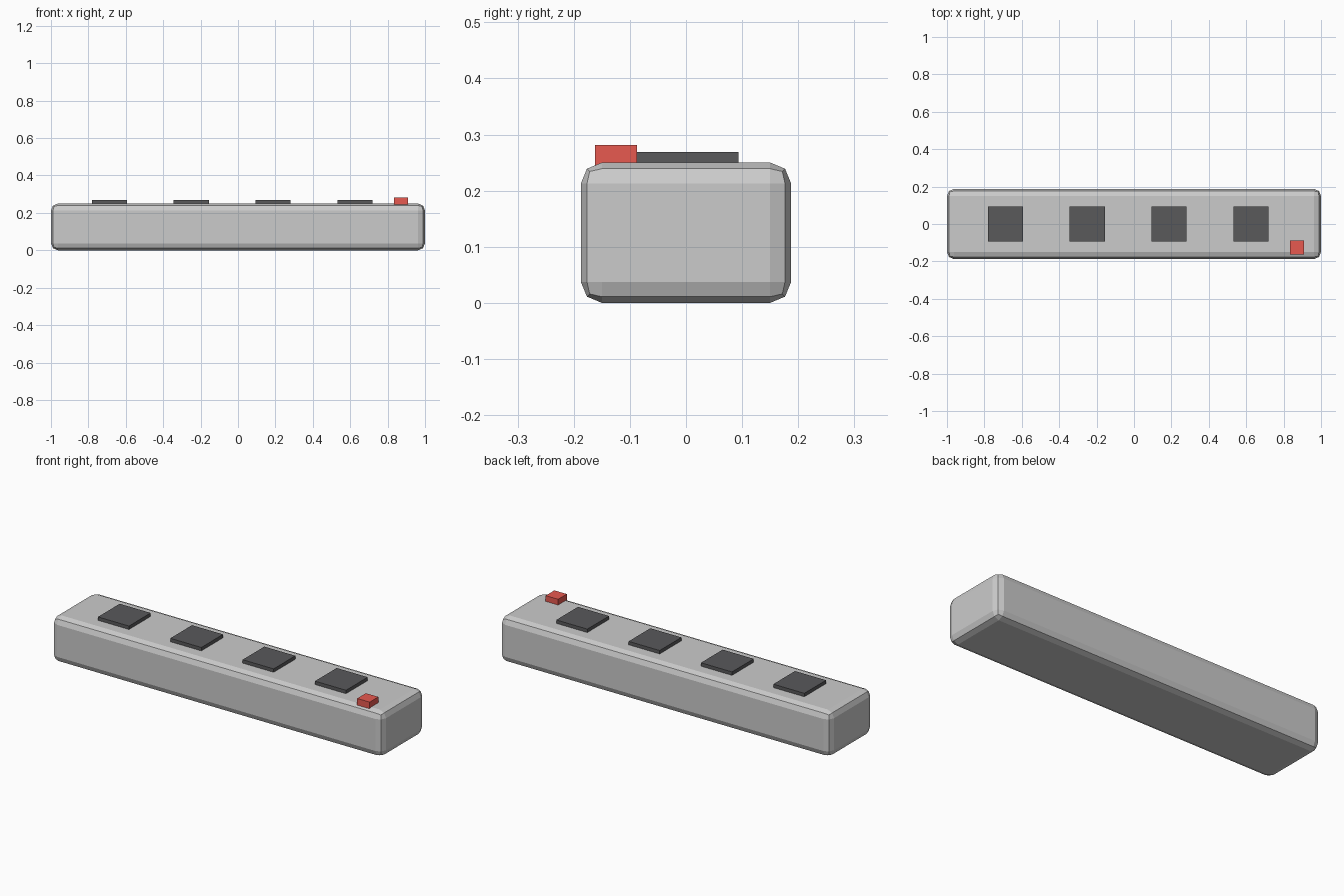
import bpy

if "Cube" in bpy.data.objects:
    bpy.data.objects.remove(bpy.data.objects["Cube"])


def material(name, color):
    mat = bpy.data.materials.new(name)
    mat.diffuse_color = color
    mat.use_nodes = True
    mat.node_tree.nodes["Principled BSDF"].inputs["Base Color"].default_value = mat.diffuse_color
    return mat


def box(name, size, center, mat=None):
    bpy.ops.mesh.primitive_cube_add(size=1, location=center)
    obj = bpy.context.object
    obj.name = name
    obj.scale = size
    bpy.ops.object.transform_apply(location=False, rotation=False, scale=True)
    if mat:
        obj.data.materials.append(mat)
    return obj


dark = material("dark_plastic", (0.1, 0.1, 0.105, 1))
red = material("red_plastic", (0.8, 0.1, 0.08, 1))

# Long housing with rounded edges
TOP = 0.25
body = box("power_strip_body", (2, 0.375, TOP), (0, 0, TOP / 2))
bevel = body.modifiers.new("rounded_edges", 'BEVEL')
bevel.width = 0.0375
bevel.segments = 2
bevel.limit_method = 'ANGLE'

# Four evenly spaced outlet plates, half sunk into the top
for i in range(4):
    box(f"outlet_{i + 1}", (0.1875, 0.1875, 0.0375),
        (-0.6875 + 0.4375 * i, 0, TOP), dark)

# Red power switch near the front right corner
box("power_switch", (0.075, 0.075, 0.0625), (0.8725, -0.125, TOP), red)
